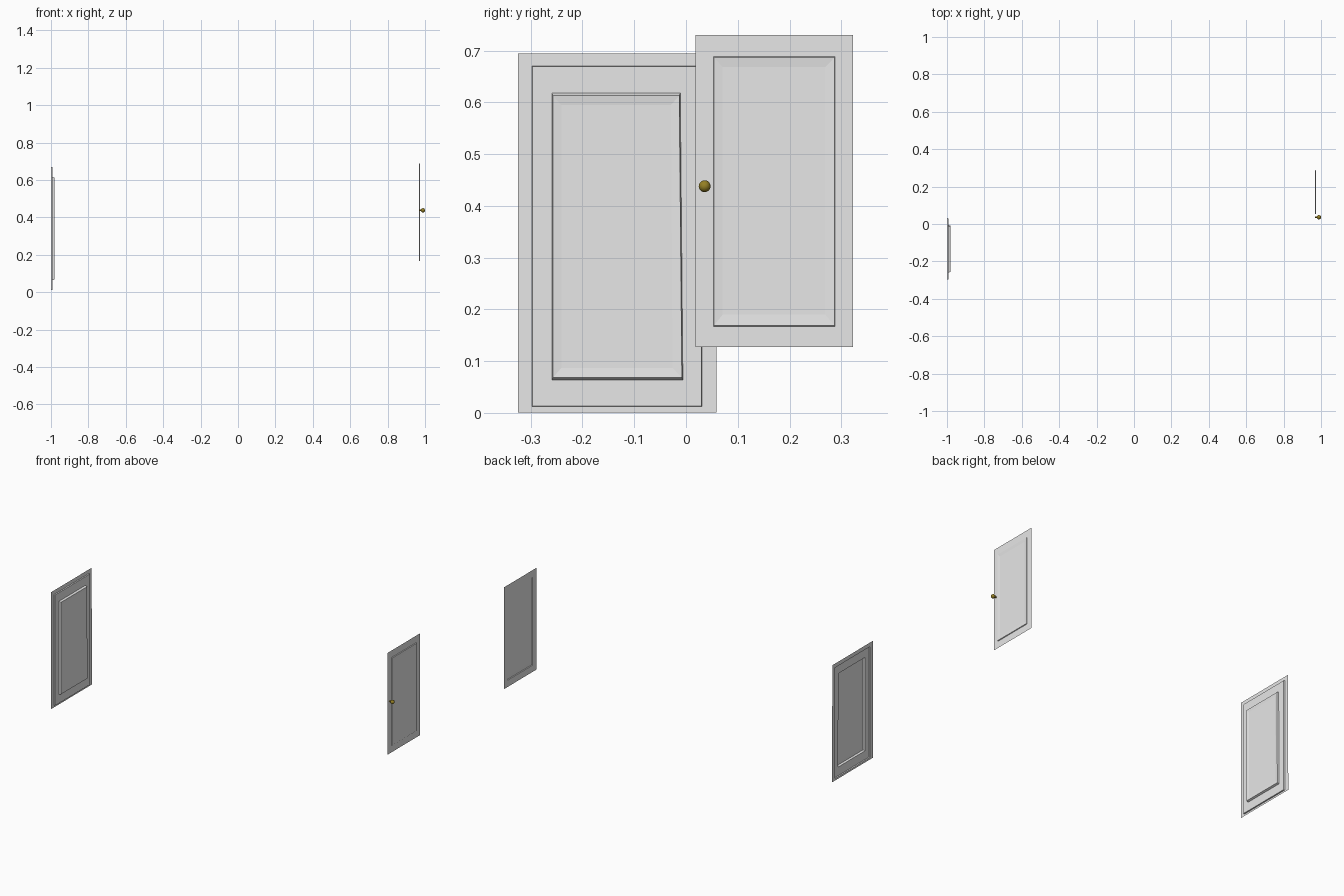
import bpy, bmesh

if "Cube" in bpy.data.objects:
    bpy.data.objects.remove(bpy.data.objects["Cube"])

def material(name, rgb):
    m = bpy.data.materials.new(name)
    m.diffuse_color = (*rgb, 1)
    m.use_nodes = True
    m.node_tree.nodes["Principled BSDF"].inputs["Base Color"].default_value = m.diffuse_color
    return m

grey = material("light grey", (0.8, 0.8, 0.8))
brass = material("dark brass", (0.30, 0.215, 0.018))

def rect(x, y0, y1, z0, z1, skew=0.0):
    # rectangle facing +x; skew narrows the top right corner
    return [(x, y0, z0), (x, y1, z0), (x, y1 - skew, z1), (x, y0, z1)]

def stepped_sheet(name, rings):
    # thin open sheet made of nested rectangular outlines, closed by a centre field
    bm = bmesh.new()
    loops = [[bm.verts.new(p) for p in r] for r in rings]
    for a, b in zip(loops, loops[1:]):
        for i in range(4):
            j = (i + 1) % 4
            bm.faces.new((a[i], a[j], b[j], b[i]))
    bm.faces.new(loops[-1])
    me = bpy.data.meshes.new(name)
    bm.to_mesh(me)
    bm.free()
    me.materials.append(grey)
    ob = bpy.data.objects.new(name, me)
    bpy.context.collection.objects.link(ob)
    return ob

# Large panel: flat flange, shallow step, then raised field with moulding
stepped_sheet("large_panel", [
    rect(-1.000, -0.325, 0.059, 0.001, 0.694, 0.002),
    rect(-1.000, -0.298, 0.031, 0.012, 0.670),
    rect(-0.993, -0.297, 0.030, 0.013, 0.669),
    rect(-0.993, -0.259, -0.006, 0.064, 0.618, 0.005),
    rect(-0.982, -0.257, -0.008, 0.068, 0.613, 0.005),
    rect(-0.984, -0.241, -0.026, 0.087, 0.595, 0.003),
])

# Small door: flat frame with a very shallow raised field
stepped_sheet("small_door", [
    rect(0.969, 0.018, 0.3225, 0.127, 0.7305),
    rect(0.969, 0.053, 0.288, 0.167, 0.689),
    rect(0.973, 0.054, 0.287, 0.169, 0.687),
    rect(0.971, 0.071, 0.269, 0.190, 0.668),
])

# Round knob standing off the door
bpy.ops.mesh.primitive_uv_sphere_add(segments=20, ring_count=12, radius=0.0115,
                                     location=(0.9885, 0.036, 0.438),
                                     rotation=(0, 1.5708, 0))
knob = bpy.context.object
knob.name = "door_knob"
knob.data.materials.append(brass)
bpy.ops.object.shade_smooth_by_angle()

# Knob stem
bpy.ops.mesh.primitive_cylinder_add(vertices=12, radius=0.004, depth=0.012,
                                    location=(0.975, 0.036, 0.438),
                                    rotation=(0, 1.5708, 0))
stem = bpy.context.object
stem.name = "knob_stem"
stem.data.materials.append(brass)
bpy.ops.object.shade_smooth_by_angle()
